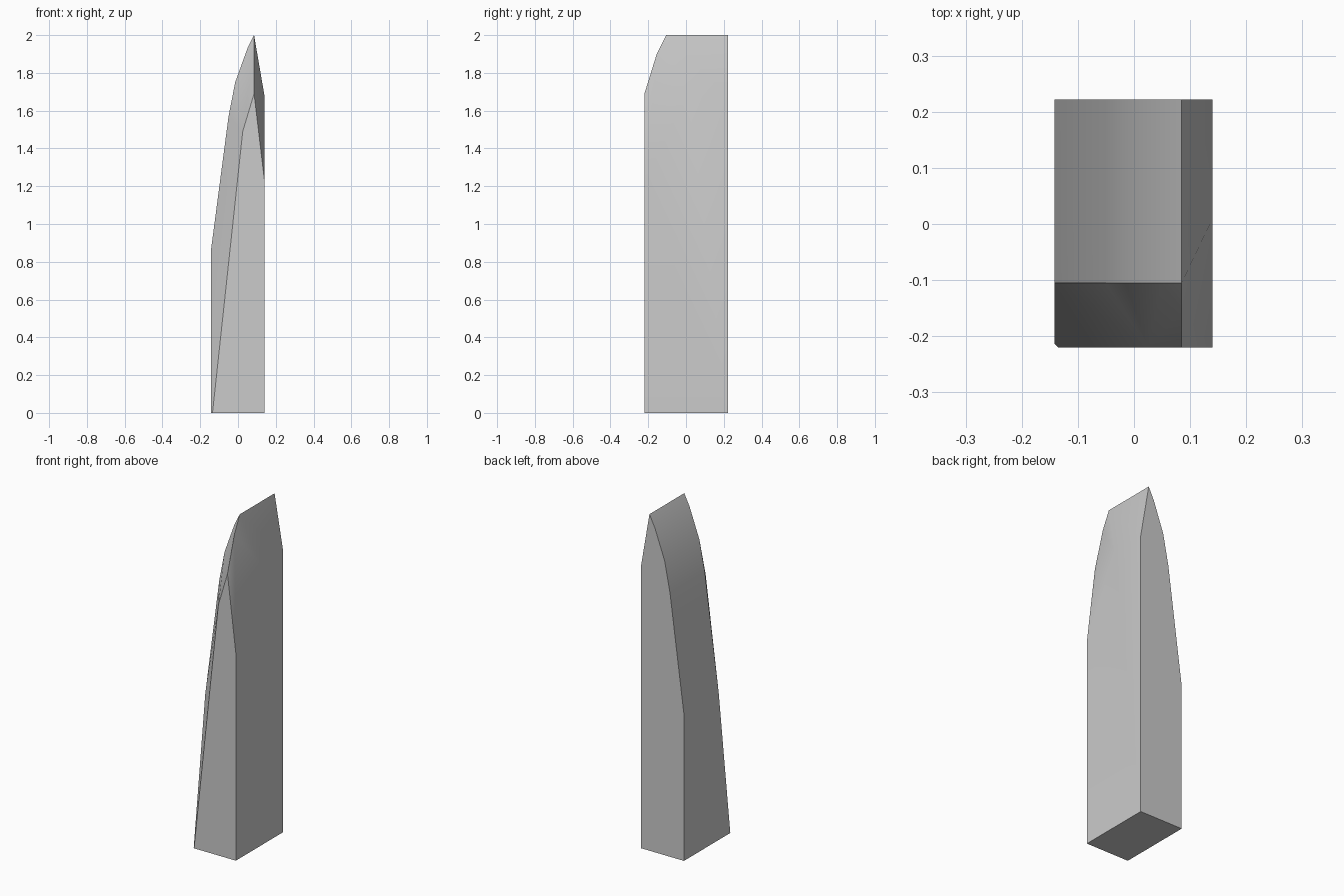
import bpy
import bmesh
import math

cube = bpy.data.objects.get("Cube")
if cube:
    bpy.data.objects.remove(cube, do_unlink=True)

# Material
grey = bpy.data.materials.new("stone grey")
grey.use_nodes = True
colour = (0.6, 0.6, 0.6, 1)
grey.diffuse_color = colour
grey.node_tree.nodes["Principled BSDF"].inputs["Base Color"].default_value = colour

# Outline of the blade in x and z, following the curved left edge to the tip
RIGHT, FRONT, BACK, SHOULDER = 0.14, -0.22, 0.222, -0.105
curve = [(-0.142, 0.87), (-0.05, 1.57), (-0.015, 1.75), (0.05, 1.93), (0.085, 2.0)]

bm = bmesh.new()


def vert(x, y, z):
    return bm.verts.new((x, y, z))


def face(*verts):
    return bm.faces.new(verts)


# Back outline
back_foot = vert(-0.142, BACK, 0)
back_curve = [vert(x, BACK, z) for x, z in curve]
back_side = vert(RIGHT, BACK, 1.68)
back_base = vert(RIGHT, BACK, 0)

# Shoulder outline, where the front bevel starts
foot = vert(-0.142, -0.213, 0)
shoulder = [vert(x, SHOULDER, z) for x, z in curve]
side = vert(RIGHT, 0.01, 1.68)

# Front outline and the middle of the ridge
front_foot = vert(-0.135, FRONT, 0)
front_bend = vert(0.025, FRONT, 1.49)
front_tip = vert(0.085, FRONT, 1.69)
front_side = vert(RIGHT, FRONT, 1.23)
front_base = vert(RIGHT, FRONT, 0)
ridge = vert(0.085, -0.155, 1.9)

# Flat front, back, base and right side
face(front_foot, front_base, front_side, front_tip, front_bend)
face(back_base, back_foot, *back_curve, back_side)
face(foot, back_foot, back_base, front_base, front_foot)
face(front_base, back_base, back_side, side, front_side)

# Curved left side, strip by strip
face(back_foot, foot, shoulder[0], back_curve[0])
for i in range(len(curve) - 1):
    face(back_curve[i], shoulder[i], shoulder[i + 1], back_curve[i + 1])

# Front bevel fanned around the bend
face(foot, front_foot, shoulder[0])
face(front_foot, front_bend, shoulder[0])
for a, b in zip(shoulder[:-2], shoulder[1:-1]):
    face(a, front_bend, b)
face(front_bend, ridge, shoulder[-2])
face(front_bend, front_tip, ridge)
face(shoulder[-2], ridge, shoulder[-1])

# Sloping right bevel below the ridge
face(shoulder[-1], side, back_side, back_curve[-1])
face(ridge, side, shoulder[-1])
face(front_tip, front_side, ridge)
face(front_side, side, ridge)

bmesh.ops.recalc_face_normals(bm, faces=bm.faces)
mesh = bpy.data.meshes.new("blade_pillar")
bm.to_mesh(mesh)
bm.free()
mesh.materials.append(grey)
pillar = bpy.data.objects.new("blade_pillar", mesh)
bpy.context.collection.objects.link(pillar)

# Smooth shading with sharp corners
bpy.context.view_layer.objects.active = pillar
pillar.select_set(True)
bpy.ops.object.shade_smooth_by_angle(angle=math.radians(30))
